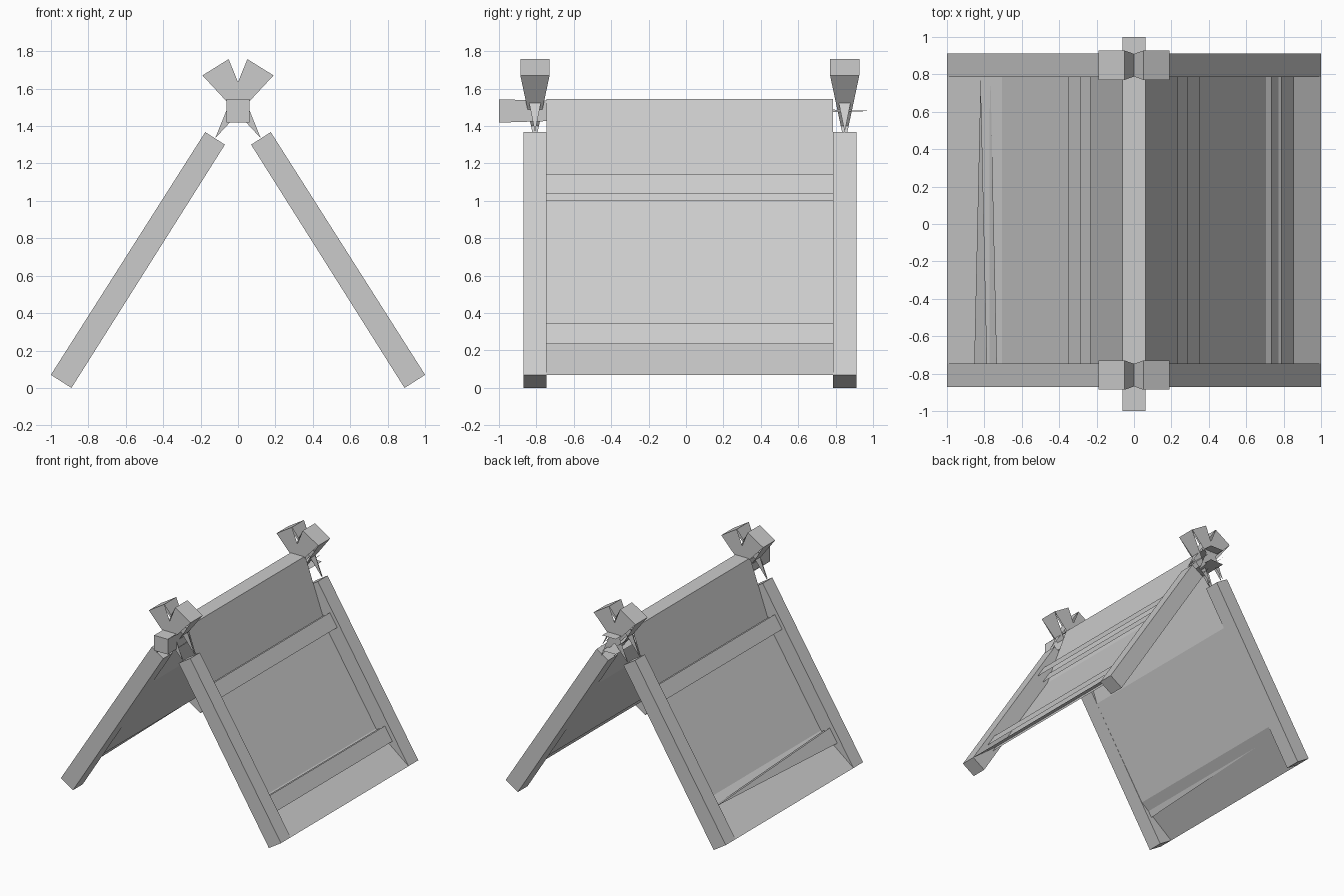
import bpy, bmesh
from mathutils import Vector

if "Cube" in bpy.data.objects:
    bpy.data.objects.remove(bpy.data.objects["Cube"])

Y0, Y1 = -0.745, 0.785              # span between the front and back legs
DOWN = Vector((0.537, -0.843))      # slope direction of a leg in (x, z)
OUT = Vector((0.843, 0.537))        # outward normal of a leg in (x, z)


def build(name, polys, side=1, weld=False):
    """Object from separate polygons given as (x, y, z) corners."""
    bm = bmesh.new()
    for poly in polys:
        bm.faces.new([bm.verts.new((side * x, y, z)) for x, y, z in poly])
    if weld:
        bmesh.ops.remove_doubles(bm, verts=bm.verts, dist=0.0005)
    bmesh.ops.recalc_face_normals(bm, faces=bm.faces)
    me = bpy.data.meshes.new(name)
    bm.to_mesh(me)
    bm.free()
    ob = bpy.data.objects.new(name, me)
    bpy.context.collection.objects.link(ob)
    return ob


def beam(name, prof, ya, yb, side):
    """Closed box: an (x, z) profile extruded along y."""
    a = [(x, ya, z) for x, z in prof]
    b = [(x, yb, z) for x, z in prof]
    walls = [(a[i - 1], a[i], b[i], b[i - 1]) for i in range(len(a))]
    build(name, [a, b] + walls, side, weld=True)


def mid(p, q):
    return tuple((a + b) / 2 for a, b in zip(p, q))


def pole_end(name, side, yc):
    """Square head above the ridge; each side plane narrows to a point at the leg top."""
    head = [(-0.19, 1.67), (-0.05, 1.757)]
    foot = [(0.07, 1.30), (0.175, 1.367)]
    ya, yb = yc - 0.078, yc + 0.078
    low0, low1 = [(x, y, z) for (x, z) in head[:1] for y in (ya, yb)]
    up0, up1 = [(x, y, z) for (x, z) in head[1:] for y in (ya, yb)]
    tip = mid(*foot)
    build(name, [(low0, low1, up1, up0),
                 (low0, up0, (tip[0], ya, tip[1])),
                 (low1, up1, (tip[0], yb, tip[1])),
                 (low0, low1, (foot[0][0], yc, foot[0][1])),
                 (up0, up1, (foot[1][0], yc, foot[1][1]))], side)


def cross_bar(name, top, length, side, pointed=False):
    """Outer and inner plank of a bar; pointed ones narrow to the back."""
    polys = []
    for depth in (0.0, 0.062):
        p = Vector(top) - OUT * depth
        q = p + DOWN * length
        m = (p + q) / 2
        back = [(m.x, Y1, m.y)] if pointed else [(q.x, Y1, q.y), (p.x, Y1, p.y)]
        polys.append([(p.x, Y0, p.y), (q.x, Y0, q.y)] + back)
    build(name, polys, side)


# Legs and crossed pole ends
leg = [(1.0, 0.07), (0.89, 0.0), (0.07, 1.30), (0.175, 1.367)]
for end, ya, yb in (("front", -0.87, Y0), ("back", Y1, 0.912)):
    for side, label in ((1, "right"), (-1, "left")):
        beam(f"{end}_{label}_leg", leg, ya, yb, side)
        pole_end(f"{end}_{label}_pole_end", side, (ya + yb) / 2)

# Ridge beam: square at the front, sides narrowing to the back
w, zb, zt = 0.062, 1.418, 1.543
ridge = [[(-w, -1, zb), (w, -1, zb), (w, -1, zt), (-w, -1, zt)]]
for z in (zb, zt):
    ridge.append([(-w, -1, z), (w, -1, z), (w, 1, z), (-w, 1, z)])
for x in (-w, w):
    ridge.append([(x, -1, zb), (x, -1, zt), (x, 1, (zb + zt) / 2)])
build("ridge_beam", ridge)

# Cross bars on both slopes
for side, label in ((1, "right"), (-1, "left")):
    cross_bar(f"upper_{label}_bar", (0.285, 1.14), 0.124, side)
    cross_bar(f"lower_{label}_bar", (0.785, 0.343), 0.128, side, pointed=side < 0)

# Cloth sheet draped over the ridge and down both slopes
half = [(0.062, 1.545), (0.25, 1.015), (0.705, 0.30), (1.0, 0.07)]
line = [(-x, z) for x, z in half[::-1]] + half
build("tent_cloth", [((x0, Y0, z0), (x1, Y0, z1), (x1, Y1, z1), (x0, Y1, z0))
                     for (x0, z0), (x1, z1) in zip(line, line[1:])], weld=True)
